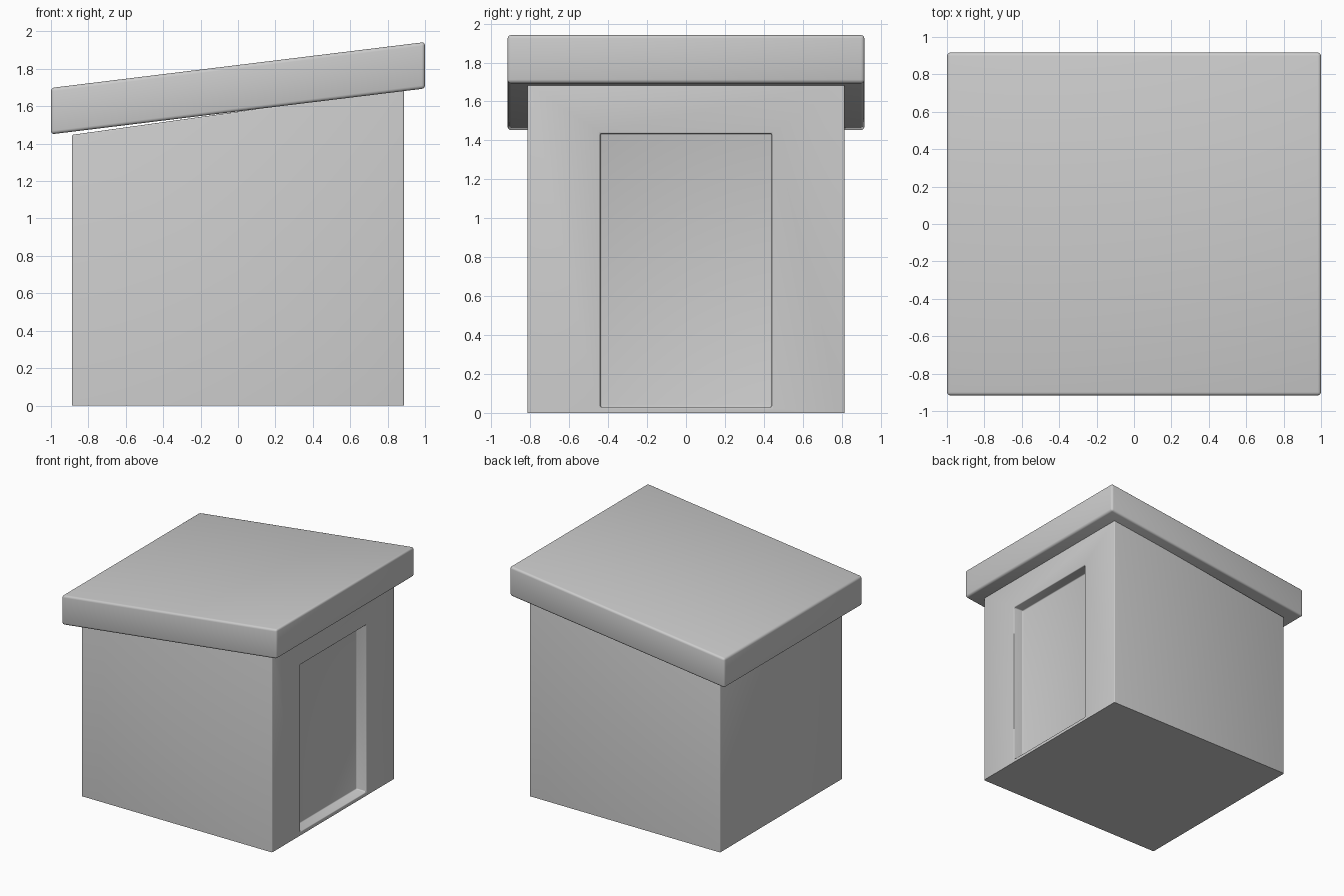
import bpy, bmesh

if "Cube" in bpy.data.objects:
    bpy.data.objects.remove(bpy.data.objects["Cube"])


def sheared_box(name, hx, hy, bottom, top, bevel, door=False, keep_base=False):
    """Box with vertical ends; bottom/top give z at the left and right ends."""
    bm = bmesh.new()
    bmesh.ops.create_cube(bm, size=2)
    for v in bm.verts:
        side = 1 if v.co.x > 0 else 0
        z = (top if v.co.z > 0 else bottom)[side]
        v.co = (v.co.x * hx, v.co.y * hy, z)
    bm.normal_update()

    # Recessed doorway in the right wall
    if door:
        wall = max(bm.faces, key=lambda f: f.calc_center_median().x)

        def set_door(x):
            mid = wall.calc_center_median().z
            for v in wall.verts:
                v.co = (x, 0.44 if v.co.y > 0 else -0.44,
                        1.435 if v.co.z > mid else 0.03)

        bmesh.ops.inset_individual(bm, faces=[wall], thickness=0.1)
        set_door(hx)
        bmesh.ops.inset_individual(bm, faces=[wall], thickness=0.02)
        set_door(hx - 0.093)

    # Soft edges, leaving the ground edges sharp on the walls
    bm.normal_update()
    edges = [e for e in bm.edges
             if e.calc_face_angle(0) > 0.5
             and not (keep_base and all(v.co.z < 0.001 for v in e.verts))]
    bmesh.ops.bevel(bm, geom=edges, offset=bevel, segments=3, profile=0.5,
                    affect='EDGES', clamp_overlap=True)
    bmesh.ops.recalc_face_normals(bm, faces=bm.faces)

    mesh = bpy.data.meshes.new(name)
    bm.to_mesh(mesh)
    bm.free()
    obj = bpy.data.objects.new(name, mesh)
    bpy.context.collection.objects.link(obj)
    bpy.ops.object.select_all(action='DESELECT')
    obj.select_set(True)
    bpy.context.view_layer.objects.active = obj
    bpy.ops.object.shade_smooth_by_angle(angle=0.6)
    return obj


# Hut walls with a sloping top
sheared_box("walls", 0.888, 0.815, (0, 0), (1.447, 1.695), 0.008,
            door=True, keep_base=True)

# Overhanging lean-to roof slab
sheared_box("roof", 1.0, 0.917, (1.45, 1.695), (1.698, 1.943), 0.018)
